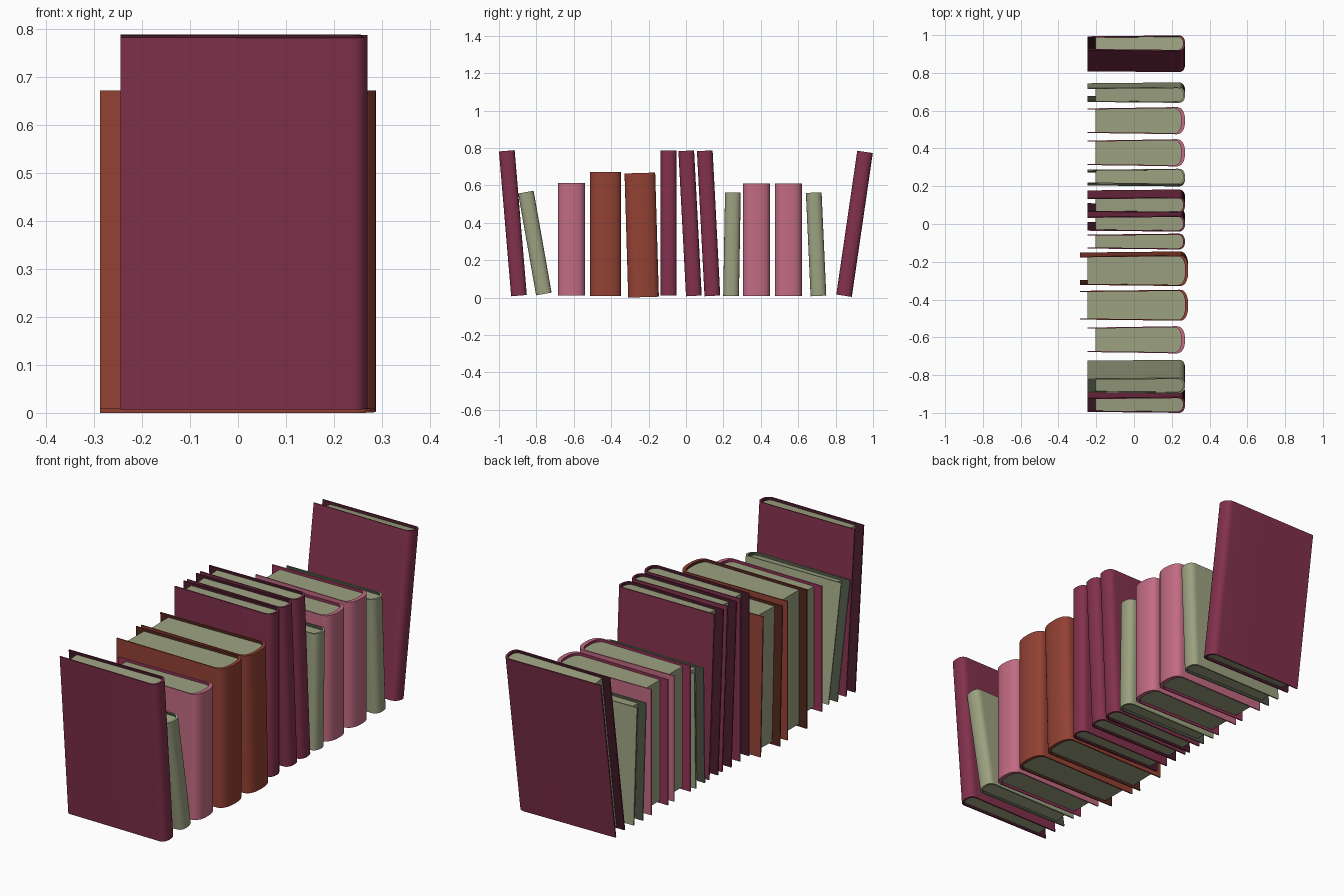
import bpy, bmesh, math

if "Cube" in bpy.data.objects:
    bpy.data.objects.remove(bpy.data.objects["Cube"])


def material(name, r, g, b):
    """Flat colour given as sRGB 0-255, stored linear."""
    m = bpy.data.materials.new(name)
    m.diffuse_color = [((c / 255 + 0.055) / 1.055) ** 2.4 for c in (r, g, b)] + [1]
    m.use_nodes = True
    m.node_tree.nodes["Principled BSDF"].inputs["Base Color"].default_value = m.diffuse_color
    return m


BURGUNDY = material("burgundy", 130, 49, 76)
PINK = material("dusty_pink", 194, 107, 131)
BROWN = material("leather_brown", 147, 65, 51)
SAGE = material("sage", 156, 161, 128)
# lining colours on the inside of the boards and on their rims
WINE = material("dark_wine", 72, 28, 44)
ROSE = material("deep_rose", 150, 50, 88)
UMBER = material("dark_umber", 84, 40, 30)
MOSS = material("dark_moss", 76, 84, 68)

# kind: colour, lining, half thickness, height, fore edge x, spine x, spine depth, taper, wall
KINDS = {
    "tall": (BURGUNDY, WINE, 0.042, 0.777, -0.245, 0.27, 0.035, 0.005, 0.010),
    "small": (SAGE, MOSS, 0.042, 0.553, -0.245, 0.27, 0.035, 0.005, 0.010),
    "medium": (PINK, ROSE, 0.072, 0.600, -0.245, 0.27, 0.045, 0.007, 0.020),
    "thick": (BROWN, UMBER, 0.082, 0.664, -0.287, 0.287, 0.045, 0.006, 0.016),
}
BOARD = 0.006     # cover board thickness
RECESS = 0.012    # pages sit below the cover edge
MARGIN = 0.041    # pages sit behind the fore edge


def profile(w, x0, x1, depth, taper):
    """U-shaped outline: board, rounded spine, board."""
    xs = x1 - depth
    pts = [(x0, w - taper), (x0 + 0.55 * (xs - x0), w - taper * 0.5)]
    n = 16
    for i in range(n + 1):
        a = math.pi / 2 - math.pi * i / n
        c, s = math.cos(a), math.sin(a)
        pts.append((xs + depth * max(c, 0) ** 0.85,
                    math.copysign(w * abs(s) ** 0.85, s)))
    return pts + [(pts[1][0], -pts[1][1]), (x0, -pts[0][1])]


def finish(bm, name, mats, place):
    bmesh.ops.recalc_face_normals(bm, faces=bm.faces)
    me = bpy.data.meshes.new(name)
    bm.to_mesh(me)
    bm.free()
    for m in mats:
        me.materials.append(m)
    me.shade_smooth()
    me.set_sharp_from_angle(angle=math.radians(35))
    ob = bpy.data.objects.new(name, me)
    bpy.context.collection.objects.link(ob)
    ob.location, ob.rotation_euler.x = place


def book(index, kind, y, lean, low):
    mat, lining, w, h, x0, x1, depth, taper, wall = KINDS[kind]
    t = math.radians(lean)
    place = ((0, y, low + w * math.sin(abs(t))), t)

    # cover: wrapped shell between outer and inner outlines
    bm = bmesh.new()
    outer = profile(w, x0, x1, depth, taper)
    inner = profile(w - BOARD, x0, x1 - wall, depth - wall * 0.4, taper)
    rings = [[bm.verts.new((px, py, z)) for px, py in line]
             for line, z in ((outer, 0), (outer, h), (inner, h), (inner, 0))]
    for k, (a, b) in enumerate(zip(rings, rings[1:] + rings[:1])):
        for i in range(len(a) - 1):
            f = bm.faces.new((a[i], a[i + 1], b[i + 1], b[i]))
            f.material_index = 1 if k == 2 else 0   # inside is lined
    for i in (0, -1):
        bm.faces.new([r[i] for r in rings])
    finish(bm, f"cover_{index}", (mat, lining), place)

    # page block filling the shell
    bm = bmesh.new()
    line = profile(w - BOARD, x0 + MARGIN, x1 - wall, depth - wall * 0.4, taper * 0.9)
    face = bm.faces.new([bm.verts.new((px, py, RECESS)) for px, py in line])
    ext = bmesh.ops.extrude_face_region(bm, geom=[face], use_keep_orig=True)
    for v in ext["geom"]:
        if isinstance(v, bmesh.types.BMVert):
            v.co.z = h - RECESS
    finish(bm, f"pages_{index}", (SAGE,), place)


# row of books: kind, bottom centre y, lean in degrees, lowest z
ROW = [
    ("tall", -0.893, 4.8, 0.007), ("small", -0.760, 10, 0.012),
    ("medium", -0.613, 0, 0.012), ("thick", -0.430, 0, 0.008),
    ("thick", -0.227, 1.7, 0.0), ("tall", -0.093, 0, 0.010),
    ("tall", 0.042, 3, 0.007), ("tall", 0.141, 3, 0.007),
    ("small", 0.241, -1, 0.008), ("medium", 0.377, 0, 0.009),
    ("medium", 0.547, 0, 0.009), ("small", 0.708, 2.6, 0.007),
    ("tall", 0.845, -8.3, 0.004),
]
for i, args in enumerate(ROW, 1):
    book(i, *args)
